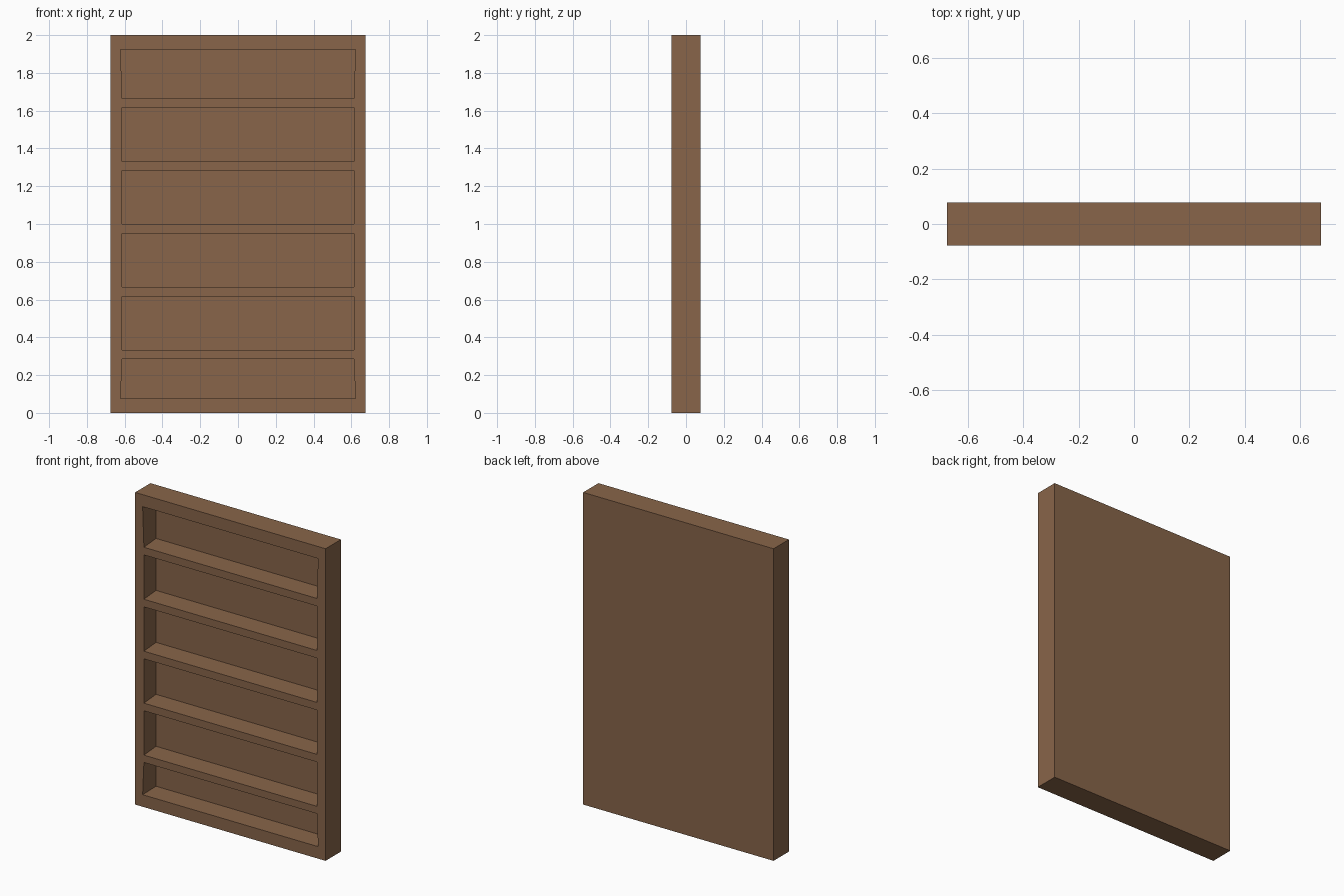
import bpy
import bmesh

if "Cube" in bpy.data.objects:
    bpy.data.objects.remove(bpy.data.objects["Cube"])

W, D, H = 0.675, 0.0775, 2.0      # half width, half depth, height
BACK_Y = 0.0625                   # front surface of the back panel
BACK_W = 0.625                    # half width of the compartments at the back
NARROW, WIDE = 0.613, 0.622       # half widths of the openings at the front

# Compartments: bottom z, top z, half width at bottom, half width at top
bays = [(0.077, 0.286, WIDE, NARROW)]
bays += [(0.333 * i, 0.333 * i + 0.284, NARROW, NARROW) for i in range(1, 5)]
bays += [(1.665, 1.923, NARROW, WIDE)]

wood = bpy.data.materials.new("brown_wood")
wood.diffuse_color = (0.246, 0.130, 0.067, 1.0)
wood.use_nodes = True
wood.node_tree.nodes["Principled BSDF"].inputs["Base Color"].default_value = wood.diffuse_color

bm = bmesh.new()


def face(*points):
    return bm.faces.new([bm.verts.new(p) for p in points])


# Front frame levels, from floor to top, with the half width of the opening
levels = [(0.0, WIDE)]
for z0, z1, w0, w1 in bays:
    levels += [(z0, w0), (z1, w1)]
levels.append((H, WIDE))

for i in range(len(levels) - 1):
    (z0, w0), (z1, w1) = levels[i], levels[i + 1]
    # Side stiles
    for s in (-1, 1):
        face((s * W, -D, z0), (s * w0, -D, z0), (s * w1, -D, z1), (s * W, -D, z1))
    if i % 2 == 0:
        # Rail or shelf edge
        face((-w0, -D, z0), (w0, -D, z0), (w1, -D, z1), (-w1, -D, z1))
    else:
        # Compartment: shelf top, shelf underside, side walls and back
        for z, w in ((z0, w0), (z1, w1)):
            face((-w, -D, z), (w, -D, z), (BACK_W, BACK_Y, z), (-BACK_W, BACK_Y, z))
        for s in (-1, 1):
            b = s * BACK_W
            face((s * w0, -D, z0), (b, BACK_Y, z0), (b, BACK_Y, z1), (s * w1, -D, z1))
        face((-BACK_W, BACK_Y, z0), (BACK_W, BACK_Y, z0),
             (BACK_W, BACK_Y, z1), (-BACK_W, BACK_Y, z1))

# Outer sides, sharing the frame levels along their front edge
for s in (-1, 1):
    face(*[(s * W, -D, z) for z, w in levels], (s * W, D, H), (s * W, D, 0))

# Top and bottom, sharing the rail corners along their front edge
for z in (0.0, H):
    face((-W, -D, z), (-WIDE, -D, z), (WIDE, -D, z), (W, -D, z), (W, D, z), (-W, D, z))

# Back
face((-W, D, 0), (W, D, 0), (W, D, H), (-W, D, H))

# Weld the panels, then merge the coplanar frame faces where possible
bmesh.ops.remove_doubles(bm, verts=bm.verts[:], dist=0.0001)
bmesh.ops.recalc_face_normals(bm, faces=bm.faces[:])

mesh = bpy.data.meshes.new("bookcase")
bm.to_mesh(mesh)
bm.free()
mesh.materials.append(wood)
bookcase = bpy.data.objects.new("bookcase", mesh)
bpy.context.collection.objects.link(bookcase)
